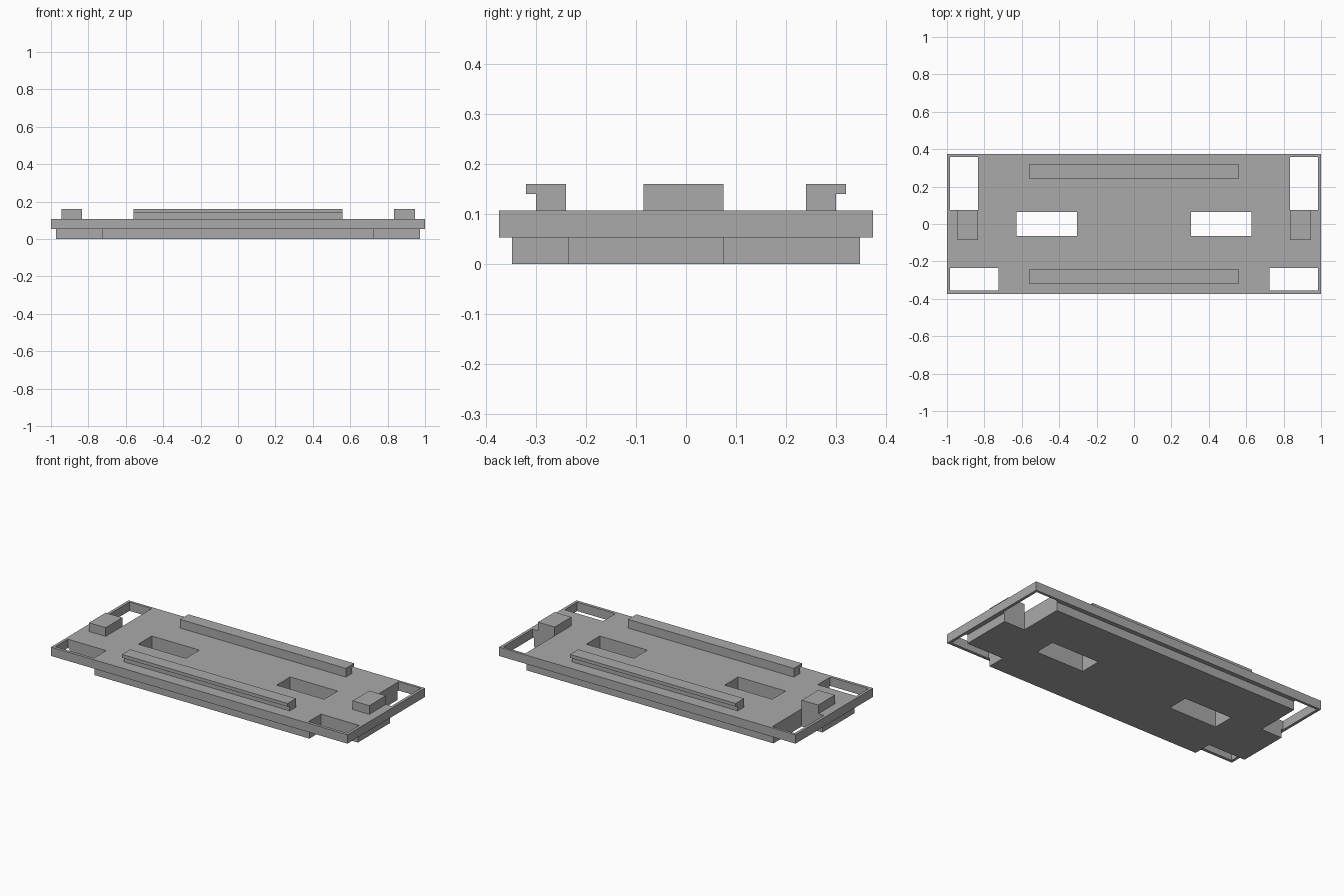
import bpy, bmesh

if "Cube" in bpy.data.objects:
    bpy.data.objects.remove(bpy.data.objects["Cube"])

grey = bpy.data.materials.new("plain_grey")
grey.diffuse_color = (0.40, 0.40, 0.40, 1)
grey.use_nodes = True
grey.node_tree.nodes["Principled BSDF"].inputs["Base Color"].default_value = grey.diffuse_color

Z_MID, Z_TOP, Z_CAP = 0.053, 0.107, 0.16


def finish(name, bm):
    bmesh.ops.remove_doubles(bm, verts=bm.verts, dist=1e-5)
    bmesh.ops.recalc_face_normals(bm, faces=bm.faces)
    me = bpy.data.meshes.new(name)
    bm.to_mesh(me)
    bm.free()
    me.materials.append(grey)
    ob = bpy.data.objects.new(name, me)
    bpy.context.collection.objects.link(ob)
    return ob


def prism(name, profile, x0, x1):
    """Extrude a (y, z) outline along x."""
    bm = bmesh.new()
    f = bm.faces.new([bm.verts.new((x0, y, z)) for y, z in profile])
    ext = bmesh.ops.extrude_face_region(bm, geom=[f])["geom"]
    bmesh.ops.translate(bm, vec=(x1 - x0, 0, 0),
                        verts=[v for v in ext if isinstance(v, bmesh.types.BMVert)])
    return finish(name, bm)


# Openings as (|x| min, |x| max, y min, y max), mirrored left to right
CENTRE = (0.0, 0.2, -0.242, 0.242)
SLOT = (0.306, 0.627, -0.065, 0.065)
FRONT_HOLE = (0.724, 0.983, -0.355, -0.235)
BACK_HOLE = (0.833, 0.983, 0.075, 0.358)
FRONT_NOTCH = (0.724, 2, -2, -0.235)
BACK_NOTCH = (0.833, 2, 0.075, 2)


def inside(x, y, r):
    return r[0] < abs(x) < r[1] and r[2] < y < r[3]


def solid(x, y, z):
    """Stepped deck: wide upper layer, narrower notched lower layer."""
    if not 0 < z < Z_TOP or any(inside(x, y, r) for r in (CENTRE, SLOT)):
        return False
    if z > Z_MID:
        return (abs(x) < 1 and abs(y) < 0.373
                and not any(inside(x, y, r) for r in (FRONT_HOLE, BACK_HOLE)))
    return (abs(x) < 0.973 and abs(y) < 0.347
            and not any(inside(x, y, r) for r in (FRONT_NOTCH, BACK_NOTCH)))


# Deck: outer skin of the filled cells between the breakpoints
half = (0.2, 0.306, 0.627, 0.724, 0.833, 0.973, 0.983, 1.0, 1.1)
xs = [-v for v in reversed(half)] + list(half)
ys = [-0.5, -0.373, -0.355, -0.347, -0.242, -0.235, -0.065,
      0.065, 0.075, 0.242, 0.347, 0.358, 0.373, 0.5]
zs = [-0.1, 0, Z_MID, Z_TOP, 0.2]
axes = (xs, ys, zs)


def filled(c):
    return solid(*[(a[i] + a[i + 1]) / 2 for a, i in zip(axes, c)])


bm = bmesh.new()
for i in range(1, len(xs) - 2):
    for j in range(1, len(ys) - 2):
        for k in range(1, len(zs) - 2):
            if not filled((i, j, k)):
                continue
            for d in range(3):
                for s in (0, 1):
                    n = [i, j, k]
                    n[d] += 2 * s - 1
                    if filled(n):
                        continue
                    u, w = (d + 1) % 3, (d + 2) % 3
                    corners = []
                    for du, dw in ((0, 0), (1, 0), (1, 1), (0, 1)):
                        c = [i, j, k]
                        c[d] += s
                        c[u] += du
                        c[w] += dw
                        corners.append(bm.verts.new([a[q] for a, q in zip(axes, c)]))
                    bm.faces.new(corners if s else corners[::-1])
finish("deck", bm)

# Long rails with an outward lip, front and back
rail = [(0.24, Z_TOP), (0.30, Z_TOP), (0.30, 0.14),
        (0.32, 0.14), (0.32, Z_CAP), (0.24, Z_CAP)]
for name, s in (("front_rail", -1), ("back_rail", 1)):
    prism(name, [(s * y, z) for y, z in rail], -0.559, 0.559)

# End blocks, left and right
block = [(-0.085, Z_TOP), (0.075, Z_TOP), (0.075, Z_CAP), (-0.085, Z_CAP)]
for name, s in (("left_block", -1), ("right_block", 1)):
    prism(name, block, s * 0.833, s * 0.945)
